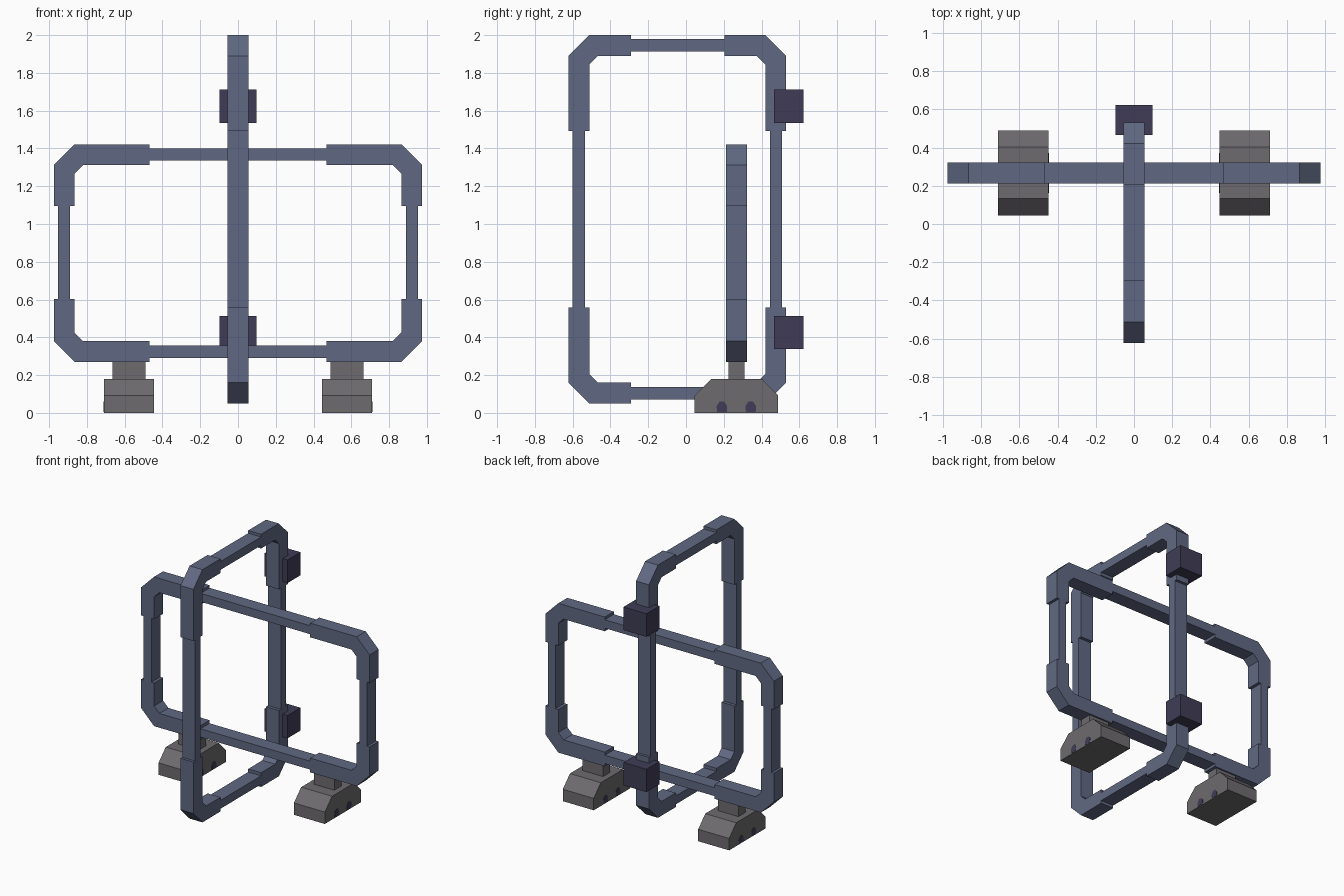
import bpy, bmesh

if "Cube" in bpy.data.objects:
    bpy.data.objects.remove(bpy.data.objects["Cube"])


def material(name, rgb):
    m = bpy.data.materials.new(name)
    m.diffuse_color = (*rgb, 1)
    m.use_nodes = True
    m.node_tree.nodes["Principled BSDF"].inputs["Base Color"].default_value = m.diffuse_color
    return m


STEEL = material("blue grey steel", (0.118, 0.141, 0.225))
STONE = material("foot grey", (0.156, 0.147, 0.156))
DARK = material("dark purple", (0.050, 0.046, 0.092))


def prism(name, pts, lo, hi, plane, mat):
    """Extrude a 2D profile; plane 'xz' extrudes along y, 'yz' along x."""
    place = (lambda u, v, w: (u, w, v)) if plane == "xz" else (lambda u, v, w: (w, u, v))
    bm = bmesh.new()
    a = [bm.verts.new(place(u, v, lo)) for u, v in pts]
    b = [bm.verts.new(place(u, v, hi)) for u, v in pts]
    bm.faces.new(a)
    bm.faces.new(b)
    n = len(pts)
    for i in range(n):
        j = (i + 1) % n
        bm.faces.new((a[i], a[j], b[j], b[i]))
    bmesh.ops.recalc_face_normals(bm, faces=bm.faces)
    me = bpy.data.meshes.new(name)
    bm.to_mesh(me)
    bm.free()
    me.materials.append(mat)
    ob = bpy.data.objects.new(name, me)
    bpy.context.collection.objects.link(ob)
    return ob


def rect(u0, u1, v0, v1):
    return [(u0, v0), (u1, v0), (u1, v1), (u0, v1)]


T = 0.11             # thickness of the corner pieces
INSET, BAR = 0.021, 0.065   # step down to the thin bars


def frame(name, plane, u0, u1, v0, v1, ends_u, ends_v, lo, hi):
    """Rectangular tube frame: four chamfered corners joined by thinner bars."""
    for cu, su, eu in ((u0, 1, ends_u[0]), (u1, -1, ends_u[1])):
        for cv, sv, ev in ((v0, 1, ends_v[0]), (v1, -1, ends_v[1])):
            lu, lv = abs(eu - cu), abs(ev - cv)
            k = T + 0.045
            shape = [(T, 0), (lu, 0), (lu, T), (k, T), (T, k), (T, lv), (0, lv), (0, T)]
            prism(name + "_corner", [(cu + su * p, cv + sv * q) for p, q in shape],
                  lo, hi, plane, STEEL)
    near, far = INSET, INSET + BAR
    for a, b in ((v0 + near, v0 + far), (v1 - far, v1 - near)):
        prism(name + "_cross_bar", rect(*ends_u, a, b), lo, hi, plane, STEEL)
    for a, b in ((u0 + near, u0 + far), (u1 - far, u1 - near)):
        prism(name + "_upright_bar", rect(a, b, *ends_v), lo, hi, plane, STEEL)


# Wide frame across the model, tall frame from front to back
frame("wide_frame", "xz", -0.975, 0.975, 0.27, 1.422, (-0.468, 0.468), (0.602, 1.095), 0.212, 0.322)
frame("tall_frame", "yz", -0.622, 0.53, 0.05, 2.0, (-0.292, 0.203), (0.557, 1.492), -0.055, 0.055)

# Mounting blocks on the rear upright
for z0, z1 in ((0.337, 0.513), (1.535, 1.713)):
    prism("mount_block", rect(0.465, 0.622, z0, z1), -0.098, 0.098, "yz", DARK)

# Feet with posts and bolt heads on both ends
for s in (-1, 1):
    foot = [(0.045, 0), (0.488, 0), (0.488, 0.092), (0.402, 0.18), (0.133, 0.18), (0.045, 0.092)]
    prism("foot", foot, s * 0.578 - 0.132, s * 0.578 + 0.132, "yz", STONE)
    prism("foot_post", rect(0.224, 0.31, 0.18, 0.27), s * 0.578 - 0.087, s * 0.578 + 0.087, "yz", STONE)
    for y in (0.19, 0.343):
        head = [(-0.026, 0.006), (0.026, 0.006), (0.028, 0.036), (0.013, 0.059),
                (-0.013, 0.059), (-0.028, 0.036)]
        for e in (-1, 1):
            x = s * 0.578 + e * 0.132
            prism("foot_bolt", [(y + p, q) for p, q in head], x - 0.002, x + 0.002, "yz", DARK)
